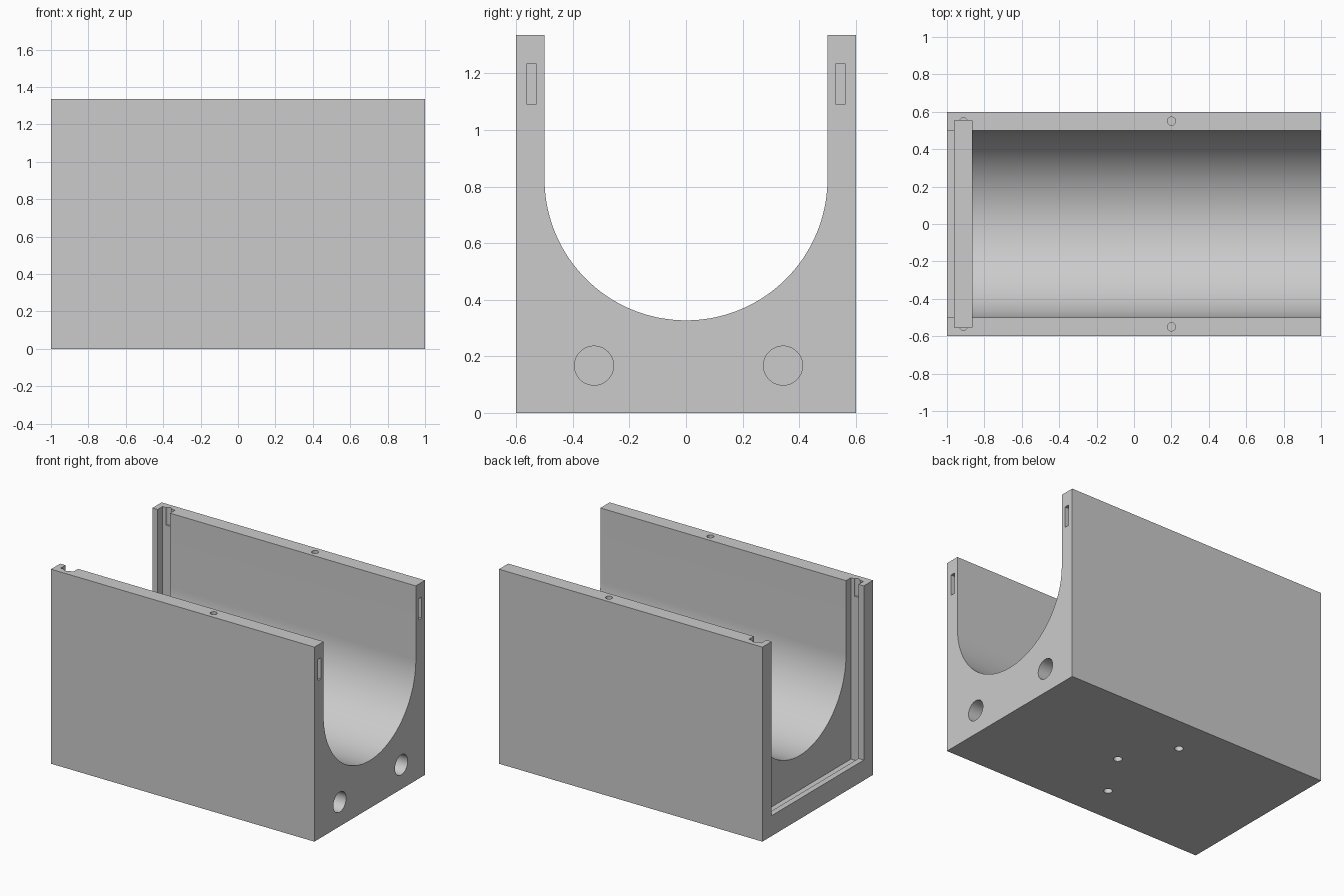
import bpy
import bmesh
from math import pi, sin, cos
from mathutils import Matrix

if "Cube" in bpy.data.objects:
    bpy.data.objects.remove(bpy.data.objects["Cube"], do_unlink=True)

LENGTH, WIDTH, HEIGHT = 2.0, 1.2, 1.335
CHANNEL_R, CHANNEL_Z = 0.5, 0.827

grey = bpy.data.materials.new("Plain grey")
grey.use_nodes = True
colour = (0.6, 0.6, 0.6, 1)
grey.diffuse_color = colour
grey.node_tree.nodes["Principled BSDF"].inputs["Base Color"].default_value = colour


def add_object(name, bm):
    bmesh.ops.recalc_face_normals(bm, faces=bm.faces)
    mesh = bpy.data.meshes.new(name)
    bm.to_mesh(mesh)
    bm.free()
    mesh.materials.append(grey)
    obj = bpy.data.objects.new(name, mesh)
    bpy.context.collection.objects.link(obj)
    return obj


def box(name, x, y, z):
    """Box from (min, max) ranges along each axis."""
    bm = bmesh.new()
    bmesh.ops.create_cube(bm, size=1)
    for v in bm.verts:
        v.co = [lo + (c + 0.5) * (hi - lo) for c, (lo, hi) in zip(v.co, (x, y, z))]
    return add_object(name, bm)


def rod(name, centre, radius, depth, axis, segments=32):
    """Cylinder centred on a surface point, reaching depth below that surface."""
    bm = bmesh.new()
    turn = Matrix.Rotation(pi / 2, 4, "Y") if axis == "X" else Matrix()
    bmesh.ops.create_cone(bm, cap_ends=True, segments=segments, radius1=radius,
                          radius2=radius, depth=2 * depth,
                          matrix=Matrix.Translation(centre) @ turn)
    return add_object(name, bm)


def u_channel(name, x0, x1, segments=72):
    """Round-bottomed trough, open at the top."""
    bm = bmesh.new()
    profile = [(-CHANNEL_R, HEIGHT + 0.1)]
    for i in range(segments + 1):
        a = pi + pi * i / segments
        profile.append((CHANNEL_R * cos(a), CHANNEL_Z + CHANNEL_R * sin(a)))
    profile.append((CHANNEL_R, HEIGHT + 0.1))
    face = bm.faces.new([bm.verts.new((x0, y, z)) for y, z in profile])
    swept = bmesh.ops.extrude_face_region(bm, geom=[face])["geom"]
    bmesh.ops.translate(bm, vec=(x1 - x0, 0, 0),
                        verts=[v for v in swept if isinstance(v, bmesh.types.BMVert)])
    if not face.is_valid or len(bm.faces) < len(profile) + 2:
        bm.faces.new([v for v in bm.verts if v.co.x == x0])
    return add_object(name, bm)


# Solid body
body = box("channel_body", (-LENGTH / 2, LENGTH / 2), (-WIDTH / 2, WIDTH / 2), (0, HEIGHT))

# Main trough, sliding panel slot and square end opening
cutters = [
    box("panel_slot_cutter", (-0.96, -0.865), (-0.553, 0.553), (0.09, HEIGHT + 0.2)),
    u_channel("trough_cutter", -0.9, 1.1),
    box("end_opening_cutter", (-1.1, -0.92), (-0.5, 0.5), (0.14, HEIGHT + 0.15)),
]

for side in (-1, 1):
    # Screw holes in the wall tops, one pair beside the panel slot
    cutters.append(rod("top_hole_cutter", (0.2, side * 0.55, HEIGHT), 0.022, 0.12, "Z"))
    cutters.append(rod("slot_hole_cutter", (-0.912, side * 0.546, HEIGHT), 0.022, 0.12, "Z"))
    # Narrow sockets in the wall ends
    y = sorted((side * 0.53, side * 0.562))
    cutters.append(box("wall_socket_cutter", (0.9, 1.1), y, (1.09, 1.235)))
    # Outer pair of base holes
    cutters.append(rod("base_hole_cutter", (-0.076, side * 0.34, 0), 0.027, 0.1, "Z"))

# Third base hole and the two round sockets in the end face
cutters.append(rod("base_hole_cutter", (0.13, 0, 0), 0.027, 0.1, "Z"))
for y in (-0.325, 0.343):
    cutters.append(rod("round_socket_cutter", (1, y, 0.167), 0.069, 0.12, "X", 48))

# Carve everything out, then bake the result
for cutter in cutters:
    cutter.hide_render = True
    mod = body.modifiers.new(cutter.name, "BOOLEAN")
    mod.operation = "DIFFERENCE"
    mod.solver = "EXACT"
    mod.object = cutter
bpy.context.view_layer.update()
depsgraph = bpy.context.evaluated_depsgraph_get()
carved = bpy.data.meshes.new_from_object(body.evaluated_get(depsgraph))
body.modifiers.clear()
body.data = carved
for cutter in cutters:
    bpy.data.objects.remove(cutter, do_unlink=True)
carved.materials.clear()
carved.materials.append(grey)

# Smooth curved walls, crisp edges
bpy.ops.object.select_all(action="DESELECT")
body.select_set(True)
bpy.context.view_layer.objects.active = body
bpy.ops.object.shade_smooth_by_angle(angle=pi / 6)
